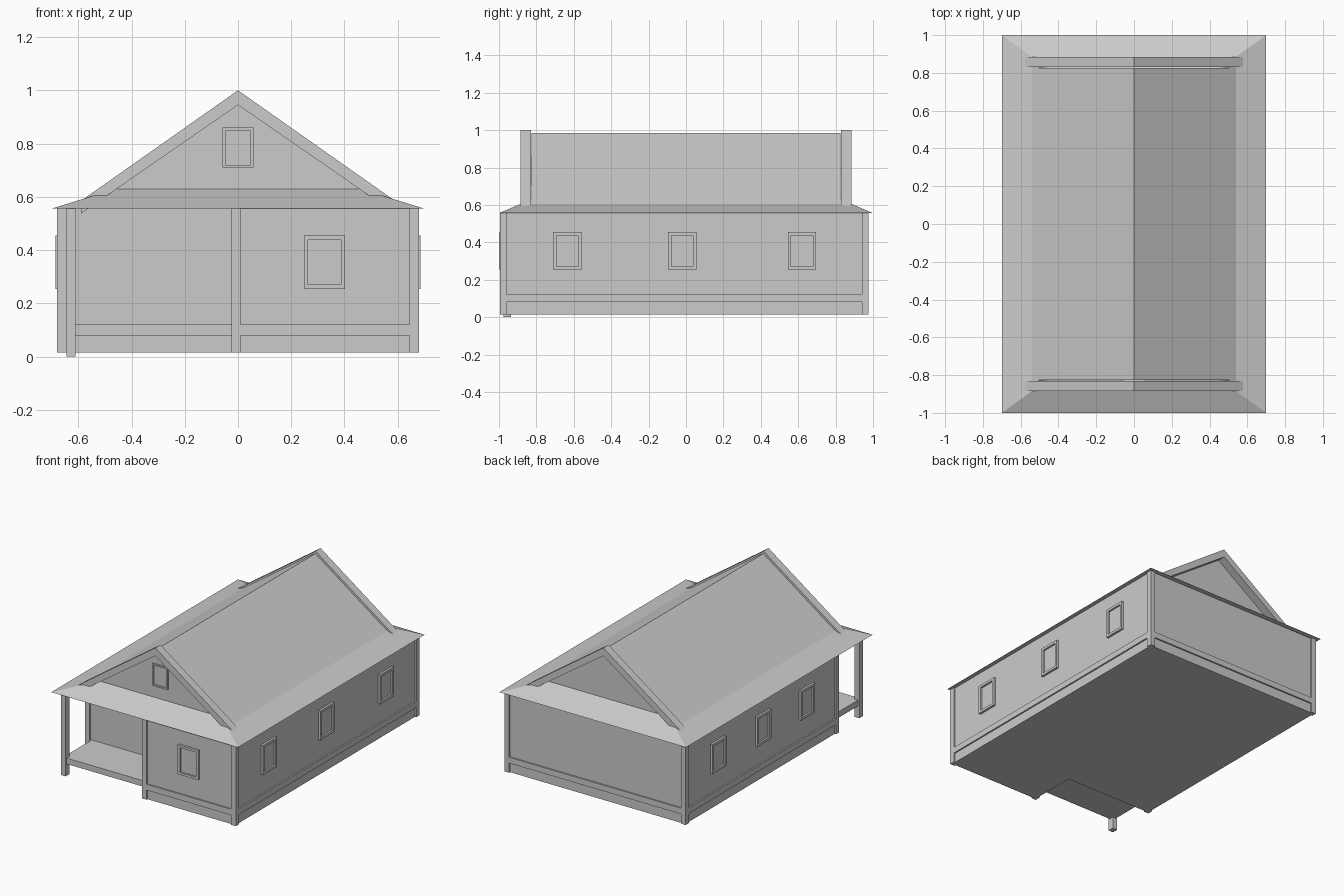
import bpy, bmesh
from mathutils import Vector

cube = bpy.data.objects.get("Cube")
if cube:
    bpy.data.objects.remove(cube)

GREY = (0.6, 0.6, 0.6, 1)
grey = bpy.data.materials.new("plain grey")
grey.use_nodes = True
grey.diffuse_color = GREY
grey.node_tree.nodes["Principled BSDF"].inputs["Base Color"].default_value = GREY


def finish(bm, name):
    bmesh.ops.recalc_face_normals(bm, faces=bm.faces)
    mesh = bpy.data.meshes.new(name)
    bm.to_mesh(mesh)
    bm.free()
    mesh.materials.append(grey)
    obj = bpy.data.objects.new(name, mesh)
    bpy.context.collection.objects.link(obj)
    return obj


def extrude(name, points, offset):
    """Solid from a flat outline swept along an offset."""
    bm = bmesh.new()
    face = bm.faces.new([bm.verts.new(p) for p in points])
    out = bmesh.ops.extrude_face_region(bm, geom=[face], use_keep_orig=True)
    moved = [v for v in out["geom"] if isinstance(v, bmesh.types.BMVert)]
    bmesh.ops.translate(bm, verts=moved, vec=offset)
    return finish(bm, name)


def box(name, x0, x1, y0, y1, z0, z1):
    return extrude(name, [(x0, y0, z0), (x1, y0, z0), (x1, y1, z0), (x0, y1, z0)],
                   (0, 0, z1 - z0))


# Footprint with the porch notched out of the front corner
SIDE, FRONT, BACK = 0.68, -0.995, 0.975
PORCH_X, PORCH_Y = -0.025, -0.67
BASE, EAVE = 0.015, 0.556


def footprint(inset, z):
    s, f, b = SIDE - inset, FRONT + inset, BACK - inset
    px, py = PORCH_X + inset, PORCH_Y + inset
    return [(px, f, z), (s, f, z), (s, b, z), (-s, b, z), (-s, py, z), (px, py, z)]


# Walls, belt course and corner boards
extrude("walls", footprint(0.01, BASE), (0, 0, EAVE - BASE))
extrude("belt_course", footprint(0, 0.08), (0, 0, 0.04))
BOARD = 0.035
corners = [(SIDE, FRONT, -1, 1), (SIDE, BACK, -1, -1), (-SIDE, BACK, 1, -1),
           (-SIDE, PORCH_Y, 1, 1), (PORCH_X, FRONT, 1, 1)]
for x, y, dx, dy in corners:
    box("corner_board", *sorted((x, x + dx * BOARD)), *sorted((y, y + dy * BOARD)),
        BASE, EAVE)

# Porch
box("porch_floor", -0.635, PORCH_X + 0.02, -0.965, PORCH_Y + 0.02, 0.08, 0.12)
box("porch_post", -0.645, -0.61, -0.975, -0.935, 0, EAVE)

# Roof: low skirt all round, steep gabled top
EX, EY = 0.7, 1.0
RX, RY, RZ = 0.54, 0.885, 0.605
GX, GY, GZ = 0.505, 0.827, 0.63
RIDGE = 0.985
bm = bmesh.new()


def ring(x, y, z):
    return [bm.verts.new((sx * x, sy * y, z))
            for sx, sy in ((-1, -1), (1, -1), (1, 1), (-1, 1))]


eave, rim, gable = ring(EX, EY, EAVE), ring(RX, RY, RZ), ring(GX, GY, GZ)
front_ridge = bm.verts.new((0, -GY, RIDGE))
back_ridge = bm.verts.new((0, GY, RIDGE))
bm.faces.new(eave)
for i in range(4):
    j = (i + 1) % 4
    bm.faces.new((eave[i], eave[j], rim[j], rim[i]))
for i, j, top in ((0, 1, front_ridge), (2, 3, back_ridge)):
    bm.faces.new((rim[i], rim[j], gable[j], gable[i]))
    bm.faces.new((gable[i], gable[j], top))
for i, j, a, b in ((1, 2, front_ridge, back_ridge), (3, 0, back_ridge, front_ridge)):
    bm.faces.new((rim[i], rim[j], gable[j], b, a, gable[i]))
finish(bm, "roof")

# Barge boards on both gables
for name, y in (("front_barge_board", -0.885), ("back_barge_board", 0.83)):
    extrude(name, [(0, y, 1.0), (0.59, y, 0.585), (0.59, y, 0.537), (0, y, 0.945),
                   (-0.59, y, 0.537), (-0.59, y, 0.585)], (0, 0.055, 0))


# Windows: four frame bars around a recessed pane
def window(name, centre, across, out, w, h, bar, depth=0.015):
    c, u, n, up = Vector(centre), Vector(across), Vector(out), Vector((0, 0, 1))

    def plate(label, u0, u1, v0, v1, thick):
        start = c - n * 0.005
        pts = [start + u * a + up * b
               for a, b in ((u0, v0), (u1, v0), (u1, v1), (u0, v1))]
        extrude(f"{name}_{label}", pts, n * (thick + 0.005))

    w, h = w / 2, h / 2
    for s in (-1, 1):
        plate("jamb", *sorted((s * w, s * (w - bar))), -h, h, depth)
        plate("rail", -w + bar, w - bar, *sorted((s * h, s * (h - bar))), depth)
    plate("pane", -w + bar, w - bar, -h + bar, h - bar, 0.003)


X, Y = (1, 0, 0), (0, 1, 0)
window("front_window", (0.325, FRONT + 0.01, 0.354), X, (0, -1, 0), 0.155, 0.2, 0.016)
window("gable_window", (0, -GY, 0.785), X, (0, -1, 0), 0.115, 0.15, 0.01, 0.01)
for y in (-0.635, -0.02, 0.62):
    window("left_window", (SIDE - 0.01, y, 0.354), Y, (1, 0, 0), 0.15, 0.2, 0.017)
for y in (-0.33, 0.14, 0.62):
    window("right_window", (0.01 - SIDE, y, 0.354), Y, (-1, 0, 0), 0.15, 0.2, 0.017)
